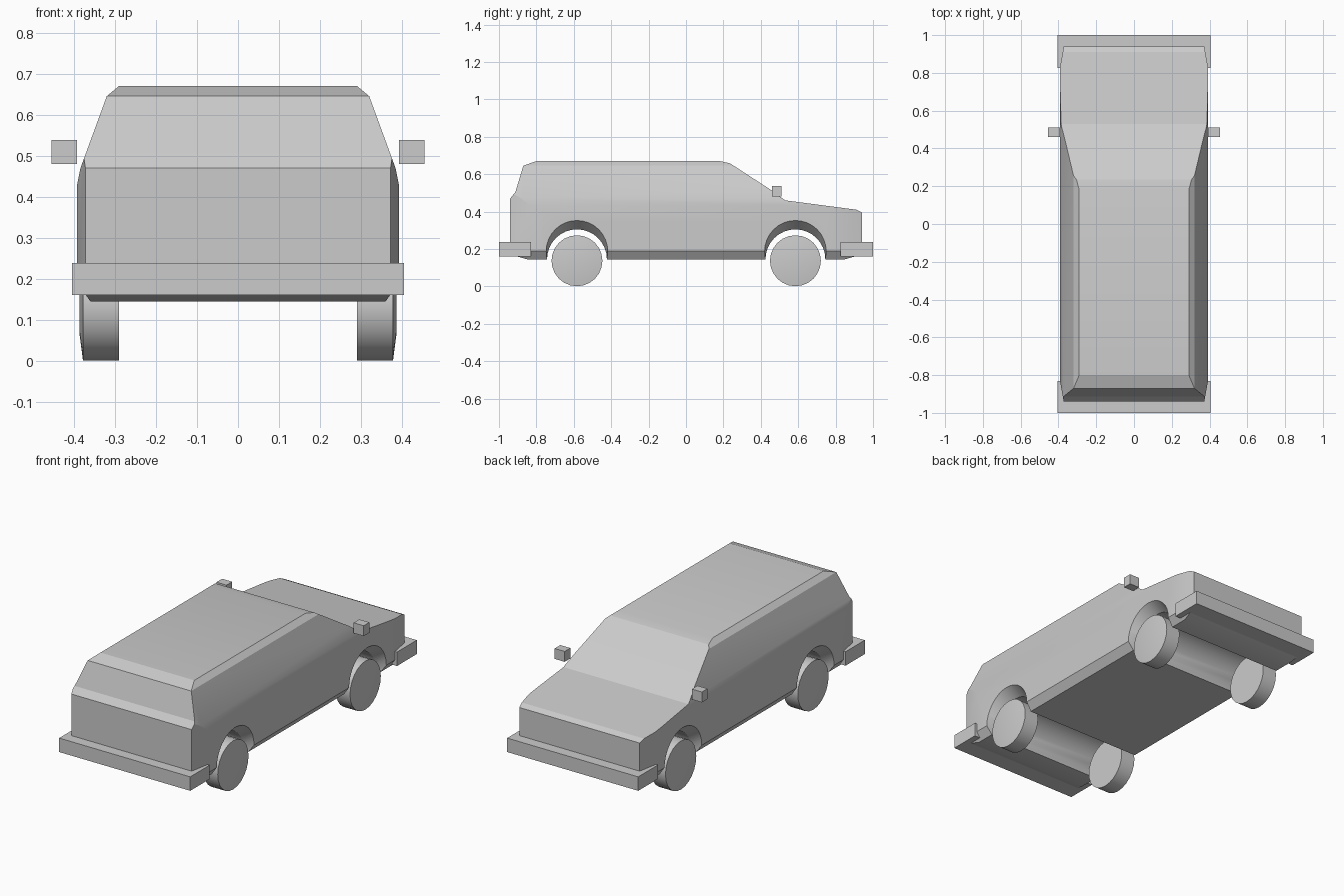
import bpy, bmesh, math
from mathutils import Vector

if "Cube" in bpy.data.objects:
    bpy.data.objects.remove(bpy.data.objects["Cube"])


def to_object(name, bm):
    bmesh.ops.recalc_face_normals(bm, faces=bm.faces[:])
    mesh = bpy.data.meshes.new(name)
    bm.to_mesh(mesh)
    bm.free()
    obj = bpy.data.objects.new(name, mesh)
    bpy.context.collection.objects.link(obj)
    return obj


def box(name, x, y, z):
    bm = bmesh.new()
    bmesh.ops.create_cube(bm, size=1)
    for v in bm.verts:
        for i, (a, b) in enumerate((x, y, z)):
            v.co[i] = a if v.co[i] < 0 else b
    return to_object(name, bm)


def ring_loft(name, rings, cy, n):
    """Closed solid through circles across x; ring = (x, centre z, radius)."""
    bm = bmesh.new()
    loops = [[bm.verts.new((x, cy + r * math.cos(2 * math.pi * i / n),
                            cz + r * math.sin(2 * math.pi * i / n)))
              for i in range(n)] for x, cz, r in rings]
    for a, b in zip(loops, loops[1:]):
        for i in range(n):
            j = (i + 1) % n
            bm.faces.new((a[i], a[j], b[j], b[i]))
    bm.faces.new(loops[0])
    bm.faces.new(loops[-1])
    return to_object(name, bm)


def trim(bm, point, normal):
    """Slice off everything beyond a plane and cap the cut."""
    cut = bmesh.ops.bisect_plane(
        bm, geom=bm.verts[:] + bm.edges[:] + bm.faces[:], dist=1e-5,
        plane_co=point, plane_no=normal, clear_outer=True)
    edges = [e for e in cut["geom_cut"]
             if isinstance(e, bmesh.types.BMEdge) and e.is_boundary]
    bmesh.ops.holes_fill(bm, edges=edges, sides=0)


# Body: side profile extruded to full width
profile = [(-0.94, 0.17), (-0.94, 0.47), (-0.912, 0.505), (-0.87, 0.645),
           (-0.80, 0.67), (0.18, 0.67), (0.235, 0.658), (0.455, 0.515),
           (0.53, 0.46), (0.91, 0.41), (0.94, 0.395), (0.94, 0.17),
           (0.85, 0.145), (-0.85, 0.145)]
W = 0.392
bm = bmesh.new()
base = bm.faces.new([bm.verts.new((-W, y, z)) for y, z in profile])
ext = bmesh.ops.extrude_face_region(bm, geom=[base], use_keep_orig=True)
bmesh.ops.translate(bm, vec=(2 * W, 0, 0),
                    verts=[v for v in ext["geom"] if isinstance(v, bmesh.types.BMVert)])
bmesh.ops.recalc_face_normals(bm, faces=bm.faces[:])

# Sill chamfer, shoulder, leaning windows, roof edge, tapered corners
section = [((0.36, 0.145), (W, 0.19)), ((W, 0.43), (0.384, 0.47)),
           ((0.384, 0.47), (0.32, 0.645)), ((0.32, 0.645), (0.29, 0.67))]
for s in (-1, 1):
    for (x0, z0), (x1, z1) in section:
        trim(bm, Vector((s * x0, 0, z0)), Vector((s * (z1 - z0), 0, x0 - x1)))
    for e in (-1, 1):
        trim(bm, Vector((s * W, e * 0.83, 0)), Vector((s * 0.11, e * 0.020, 0)))
body = to_object("car_body", bm)

# Wheel arches: tunnels flaring up and out at both sides
for cy in (-0.583, 0.585):
    cutter = ring_loft("arch_cutter", [(-0.41, 0.20, 0.166), (-0.33, 0.145, 0.16),
                                       (0.33, 0.145, 0.16), (0.41, 0.20, 0.166)], cy, 32)
    mod = body.modifiers.new("arch", "BOOLEAN")
    mod.operation = "DIFFERENCE"
    mod.solver = "EXACT"
    mod.object = cutter
    bpy.context.view_layer.objects.active = body
    bpy.ops.object.modifier_apply(modifier=mod.name)
    bpy.data.objects.remove(cutter)

# Wheels with slightly domed outer faces
for end, cy in (("front", -0.583), ("rear", 0.585)):
    for side, s in (("left", -1), ("right", 1)):
        ring_loft(f"{end}_{side}_wheel",
                  [(s * 0.29, 0.137, 0.136), (s * 0.378, 0.137, 0.136),
                   (s * 0.386, 0.137, 0.075)], cy, 24)

# Bumpers
box("front_bumper", (-0.405, 0.405), (-1.0, -0.83), (0.16, 0.238))
box("rear_bumper", (-0.405, 0.405), (0.825, 1.0), (0.16, 0.238))

# Side mirrors
for side, s in (("left", -1), ("right", 1)):
    box(f"{side}_mirror", sorted((s * 0.393, s * 0.455)), (0.46, 0.51), (0.48, 0.538))

# Smooth the arches and wheel treads, keep body creases
for obj in bpy.context.scene.objects:
    obj.select_set(True)
bpy.context.view_layer.objects.active = body
bpy.ops.object.shade_smooth_by_angle(angle=math.radians(16))
